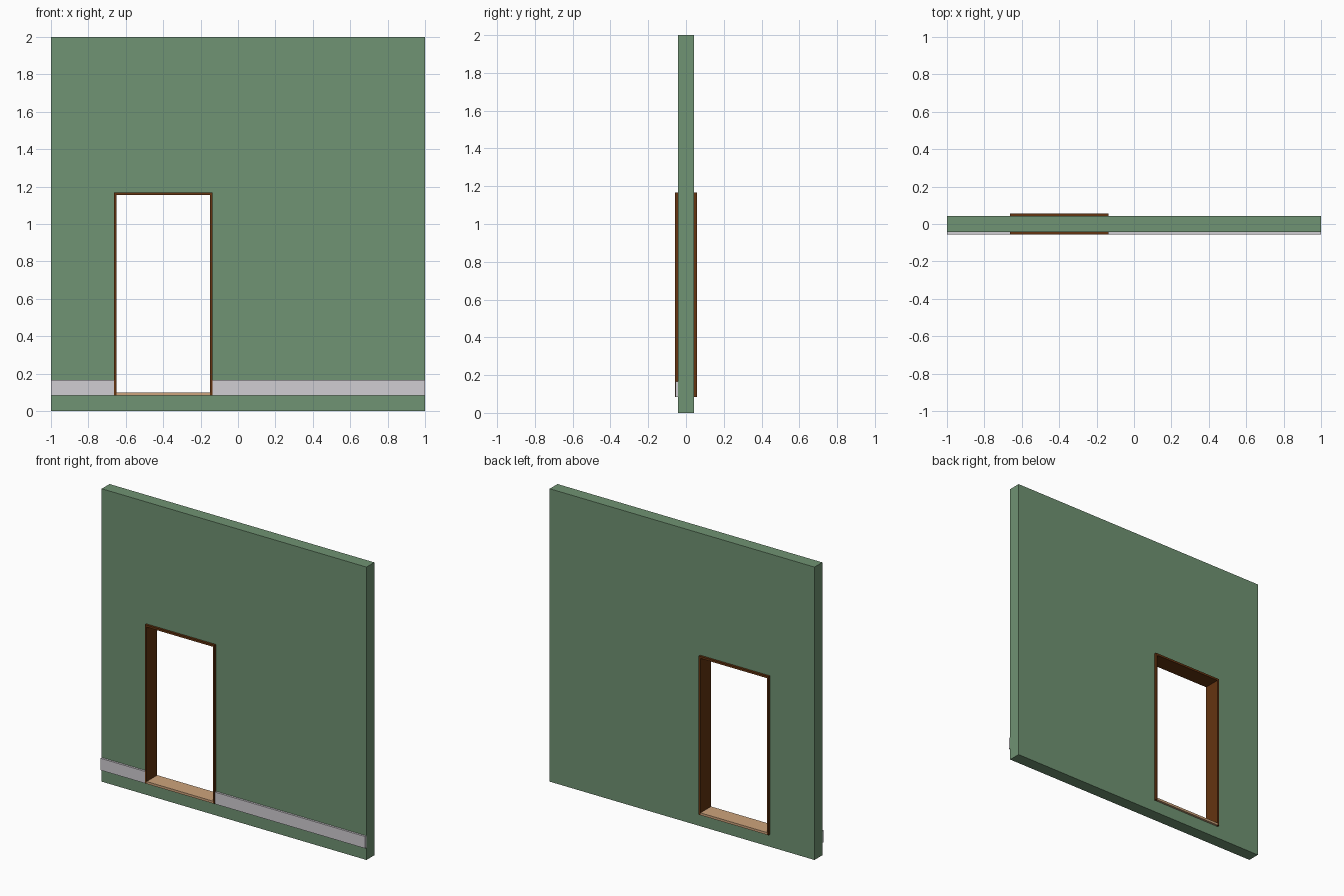
import bpy, bmesh

if "Cube" in bpy.data.objects:
    bpy.data.objects.remove(bpy.data.objects["Cube"])


def material(name, rgb):
    """Flat colour given as sRGB 0-255, stored as linear."""
    lin = [(c / 255 / 12.92) if c < 10 else ((c / 255 + 0.055) / 1.055) ** 2.4 for c in rgb]
    m = bpy.data.materials.new(name)
    m.diffuse_color = (*lin, 1)
    m.use_nodes = True
    m.node_tree.nodes["Principled BSDF"].inputs["Base Color"].default_value = m.diffuse_color
    return m


GREEN = material("green_wall_paint", (112, 147, 115))
BROWN = material("dark_brown_wood", (100, 52, 16))
TAN = material("light_tan_wood", (205, 163, 124))
GREY = material("light_grey_paint", (208, 205, 210))


def box(name, x, y, z, mat):
    """Box from (min, max) ranges."""
    bm = bmesh.new()
    bmesh.ops.create_cube(bm, size=1)
    for v in bm.verts:
        v.co = [r[0] if c < 0 else r[1] for c, r in zip(v.co, (x, y, z))]
    me = bpy.data.meshes.new(name)
    bm.to_mesh(me)
    bm.free()
    me.materials.append(mat)
    ob = bpy.data.objects.new(name, me)
    bpy.context.collection.objects.link(ob)
    return ob


WALL_Y, TRIM_Y = 0.042, 0.057          # half depths
X0, X1 = -0.664, -0.136                # outside of the door frame
Z0, Z1 = 0.084, 1.168
T = 0.014                              # frame board thickness
FRAME_Y = (-TRIM_Y, TRIM_Y)

# Wall with the doorway cut out
wall = box("wall", (-1, 1), (-WALL_Y, WALL_Y), (0, 2), GREEN)
cutter = box("doorway_cutter", (X0, X1), (-0.2, 0.2), (Z0, Z1), GREEN)
cutter.hide_render = True
mod = wall.modifiers.new("doorway", 'BOOLEAN')
mod.operation, mod.solver, mod.object = 'DIFFERENCE', 'EXACT', cutter
bpy.context.view_layer.objects.active = wall
bpy.ops.object.modifier_apply(modifier=mod.name)
bpy.data.objects.remove(cutter)

# Door frame lining the opening
box("left_jamb", (X0, X0 + T), FRAME_Y, (Z0, Z1), BROWN)
box("right_jamb", (X1 - T, X1), FRAME_Y, (Z0, Z1), BROWN)
box("door_head", (X0 + T, X1 - T), FRAME_Y, (Z1 - T, Z1), BROWN)
box("door_sill", (X0 + T, X1 - T), FRAME_Y, (Z0, Z0 + 0.016), TAN)

# Skirting board on the front, either side of the door
for name, span in (("left_skirting", (-1, X0)), ("right_skirting", (X1, 1))):
    box(name, span, (-0.056, -WALL_Y), (0.084, 0.165), GREY)
